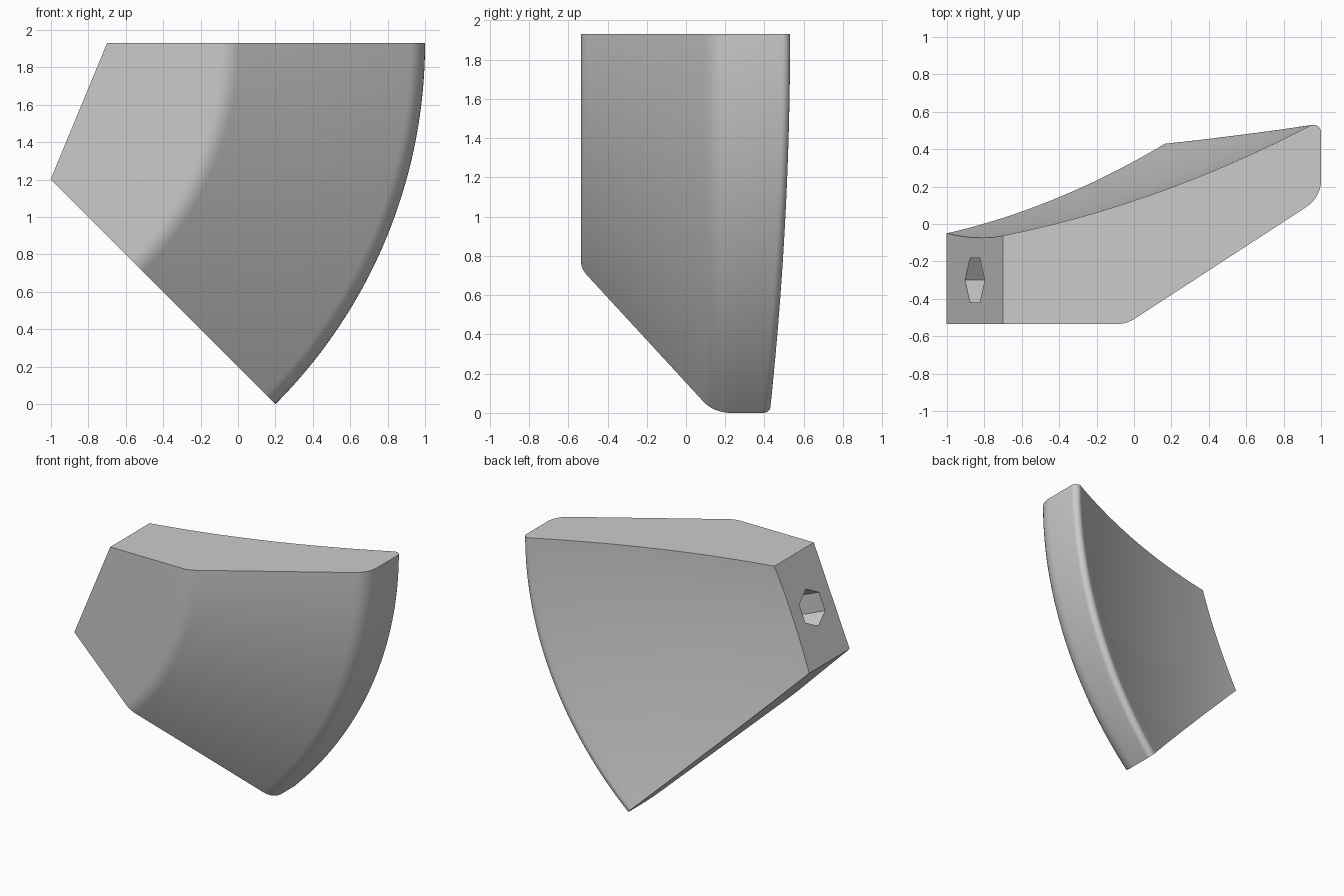
import bpy, bmesh
from math import sin, cos, tan, pi, radians
from mathutils import Vector, Matrix

if "Cube" in bpy.data.objects:
    bpy.data.objects.remove(bpy.data.objects["Cube"], do_unlink=True)

AXIS_X, AXIS_Z = -1.73, 1.93          # turning axis, parallel to y
R_IN, R_OUT, SWEEP = 1.03, 2.73, pi / 4
FRONT_Y = -0.535
STEPS = 48

grey = bpy.data.materials.new("plain_grey")
grey.use_nodes = True
color = (0.6, 0.6, 0.6, 1)
grey.diffuse_color = color
grey.node_tree.nodes["Principled BSDF"].inputs["Base Color"].default_value = color


def fillet(a, corner, b, radius, n):
    """Arc points that round a corner between two straight runs."""
    a, c, b = Vector(a), Vector(corner), Vector(b)
    u, v = (a - c).normalized(), (b - c).normalized()
    half = u.angle(v) / 2
    centre = c + (u + v).normalized() * radius / sin(half)
    start = c + u * radius / tan(half) - centre
    end = c + v * radius / tan(half) - centre
    total = pi - 2 * half
    return [centre + (start * sin(total * (1 - i / n)) + end * sin(total * i / n)) / sin(total)
            for i in range(n + 1)]


def back_y(r, t):
    """Dished back, slightly flatter towards the lower end."""
    s = 2 * sin(t) ** 2
    return -0.1645 + 0.0315 * s + (0.0967 - 0.0185 * s) * r * r


def profile(t):
    """Cross-section (radius, y) at angle t."""
    r_in = R_IN * cos(SWEEP / 2) / cos(t - SWEEP / 2)   # flat inner face
    inner, knee = (r_in, FRONT_Y), (1.69, FRONT_Y)
    rim = (R_OUT, 0.142)
    lip = (R_OUT, back_y(R_OUT, t))
    behind = (2.6, back_y(2.6, t))
    pts = [Vector(inner)]
    pts += fillet(inner, knee, rim, 0.17, 6)
    pts += fillet(knee, rim, lip, 0.17, 8)
    pts += fillet(rim, lip, behind, 0.04, 10)
    n = 24
    for i in range(n + 1):
        r = 2.6 + (r_in - 2.6) * i / n
        pts.append(Vector((r, back_y(r, t))))
    return pts


# Wedge body: the section swept through an eighth of a turn
bm = bmesh.new()
rings = []
for k in range(STEPS + 1):
    t = SWEEP * k / STEPS
    rings.append([bm.verts.new((AXIS_X + p.x * cos(t), p.y, AXIS_Z - p.x * sin(t)))
                  for p in profile(t)])
for a, b in zip(rings, rings[1:]):
    for i in range(len(a)):
        j = (i + 1) % len(a)
        bm.faces.new((a[i], a[j], b[j], b[i]))
bm.faces.new(rings[0])
bm.faces.new(rings[-1])
bmesh.ops.recalc_face_normals(bm, faces=bm.faces)
mesh = bpy.data.meshes.new("wedge_segment")
bm.to_mesh(mesh)
bm.free()
mesh.materials.append(grey)
body = bpy.data.objects.new("wedge_segment", mesh)
bpy.context.collection.objects.link(body)

# Hexagonal socket in the flat inner face
mid = SWEEP / 2
inward = Vector((cos(mid), 0, -sin(mid)))
along = Vector((sin(mid), 0, cos(mid)))
side = inward.cross(along)
centre = Vector((AXIS_X, -0.3, AXIS_Z)) + inward * R_IN * cos(mid)
depth = 0.3
bm = bmesh.new()
turn = Matrix((along, side, inward)).transposed().to_4x4()
bmesh.ops.create_cone(bm, cap_ends=True, segments=6, radius1=0.137, radius2=0.137,
                      depth=2 * depth, matrix=Matrix.Translation(centre) @ turn
                      @ Matrix.Rotation(radians(90), 4, 'Z'))
# keep a corner of the hexagon pointing along the face
corner = max((v.co - centre).dot(along) for v in bm.verts)
if corner < 0.13:
    bmesh.ops.rotate(bm, verts=bm.verts, cent=centre,
                     matrix=Matrix.Rotation(radians(30), 3, inward))
bmesh.ops.recalc_face_normals(bm, faces=bm.faces)
cut_mesh = bpy.data.meshes.new("socket_cutter")
bm.to_mesh(cut_mesh)
bm.free()
cut_mesh.materials.append(grey)
cutter = bpy.data.objects.new("socket_cutter", cut_mesh)
cutter.hide_render = True
bpy.context.collection.objects.link(cutter)

cut = body.modifiers.new("socket", 'BOOLEAN')
cut.operation = 'DIFFERENCE'
cut.solver = 'EXACT'
cut.object = cutter
bpy.ops.object.select_all(action='DESELECT')
bpy.context.view_layer.objects.active = body
body.select_set(True)
bpy.ops.object.modifier_apply(modifier=cut.name)
bpy.data.objects.remove(cutter, do_unlink=True)
bpy.ops.object.shade_smooth_by_angle(angle=radians(25))
